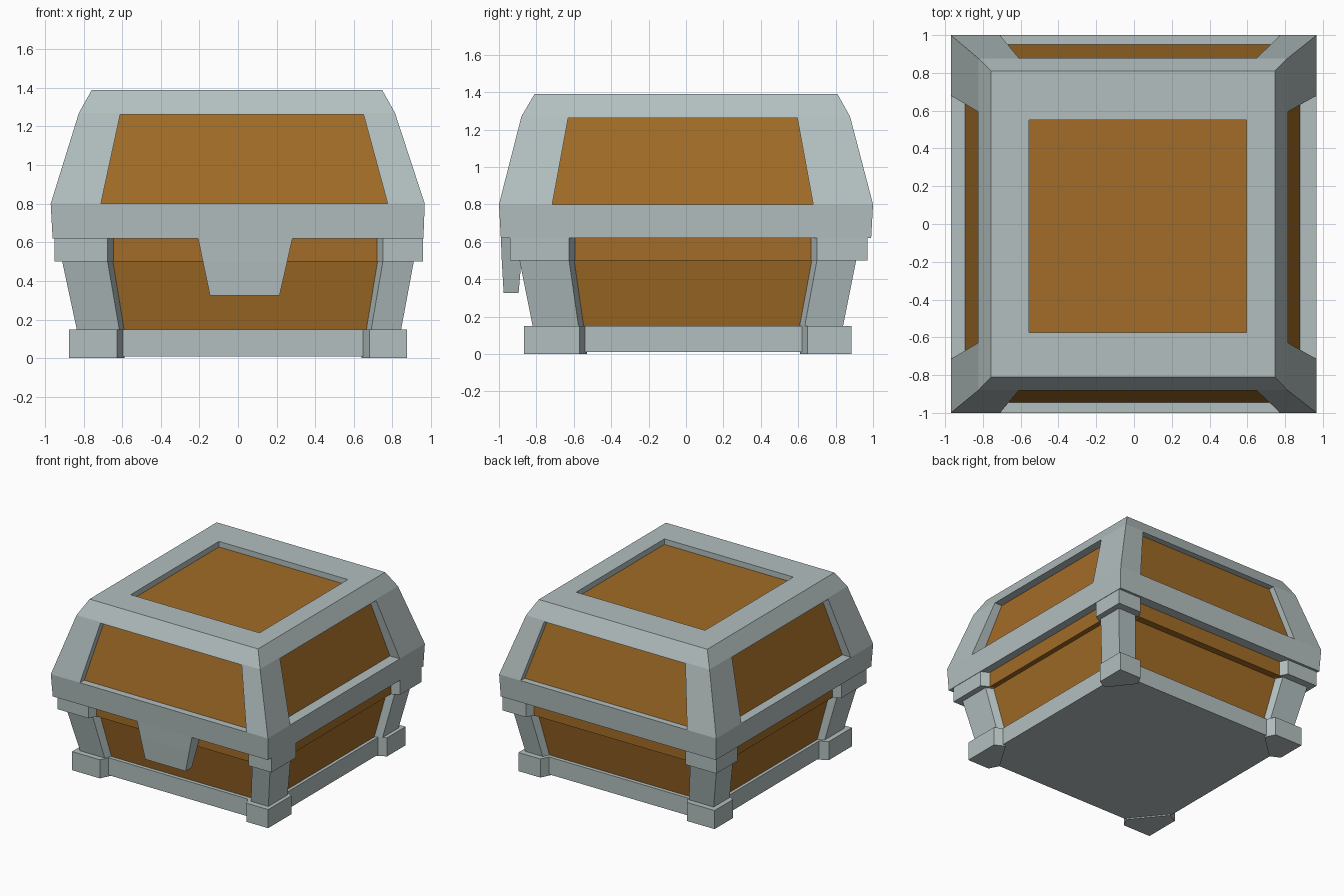
import bpy, bmesh

if "Cube" in bpy.data.objects:
    bpy.data.objects.remove(bpy.data.objects["Cube"])


def material(name, color):
    m = bpy.data.materials.new(name)
    m.diffuse_color = color
    m.use_nodes = True
    m.node_tree.nodes["Principled BSDF"].inputs["Base Color"].default_value = m.diffuse_color
    return m


METAL = material("grey_metal", (0.45, 0.52, 0.52, 1))
WOOD = material("brown_wood", (0.36, 0.15, 0.02, 1))


def loft(bm, rings):
    """Closed solid through rings that share a vertex count."""
    loops = [[bm.verts.new(p) for p in ring] for ring in rings]
    for a, b in zip(loops, loops[1:]):
        for i in range(len(a)):
            j = (i + 1) % len(a)
            bm.faces.new((a[i], a[j], b[j], b[i]))
    bm.faces.new(loops[0][::-1])
    bm.faces.new(loops[-1])


def make(name, solids, mat=None):
    bm = bmesh.new()
    for rings in solids:
        loft(bm, rings)
    bmesh.ops.recalc_face_normals(bm, faces=bm.faces)
    me = bpy.data.meshes.new(name)
    bm.to_mesh(me)
    bm.free()
    ob = bpy.data.objects.new(name, me)
    bpy.context.collection.objects.link(ob)
    if mat:
        me.materials.append(mat)
    return ob


def rect(x0, x1, y0, y1, z):
    return [(x0, y0, z), (x1, y0, z), (x1, y1, z), (x0, y1, z)]


# Lid frame: tapered block with a bevelled shoulder
lid = make("lid_frame", [[
    rect(-0.96, 0.96, -0.99, 0.99, 0.62),
    rect(-0.97, 0.967, -1.0, 1.0, 0.80),
    rect(-0.824, 0.813, -0.88, 0.877, 1.27),
    rect(-0.757, 0.746, -0.81, 0.81, 1.39)]], METAL)

# Window cutters: one trapezoid per side, and the top square
Z0, Z1 = 0.80, 1.262
windows = [[rect(-0.555, 0.595, -0.575, 0.55, z) for z in (1.28, 1.5)]]
for s in (-1, 1):
    windows.append([[(-0.71, y * s, Z0), (0.775, y * s, Z0), (0.65, y * s, Z1), (-0.61, y * s, Z1)]
                    for y in (0.76, 1.2)])
    windows.append([[(x * s, -0.715, Z0), (x * s, 0.68, Z0), (x * s, 0.595, Z1), (x * s, -0.63, Z1)]
                    for x in (0.70, 1.2)])
cutter = make("window_cutter", windows)
cutter.hide_render = True
cutter.hide_set(True)
cut = lid.modifiers.new("windows", 'BOOLEAN')
cut.operation = 'DIFFERENCE'
cut.solver = 'EXACT'
cut.object = cutter

# Wooden panels seen through the lid windows
make("lid_panels", [[
    rect(-0.905, 0.89, -0.955, 0.96, 0.76),
    rect(-0.895, 0.88, -0.945, 0.95, 0.80),
    rect(-0.76, 0.745, -0.825, 0.825, 1.28),
    rect(-0.70, 0.70, -0.75, 0.75, 1.345)]], WOOD)

# Wooden box with a wider rim under the lid
make("chest_body", [[
    rect(-0.785, 0.79, -0.77, 0.79, 0.10),
    rect(-0.785, 0.79, -0.77, 0.79, 0.15),
    rect(-0.855, 0.855, -0.835, 0.855, 0.50),
    rect(-0.89, 0.895, -0.88, 0.91, 0.50),
    rect(-0.89, 0.895, -0.88, 0.91, 0.64)]], WOOD)

# Metal plinth around the foot of the box
make("plinth", [[rect(-0.81, 0.815, -0.80, 0.82, z) for z in (0.01, 0.15)]], METAL)

# Corner posts: foot, leaning post and collar, as (outer, inner) per level
X = {"left": [(-0.875, -0.627), (-0.835, -0.615), (-0.91, -0.675), (-0.95, -0.675)],
     "right": [(0.875, 0.68), (0.845, 0.69), (0.91, 0.75), (0.957, 0.75)]}
Y = {"front": [(-0.865, -0.57), (-0.82, -0.575), (-0.89, -0.625), (-0.94, -0.625)],
     "back": [(0.885, 0.65), (0.84, 0.635), (0.91, 0.70), (0.97, 0.70)]}
LEVELS = [(0, 0.0), (0, 0.15), (1, 0.15), (2, 0.50), (3, 0.50), (3, 0.63)]
DEPTH, CHAMFER = 0.08, 0.04


def post_ring(xs, ys, z):
    (xo, xi), (yo, yi) = xs, ys
    sx, sy = (1 if xo > 0 else -1), (1 if yo > 0 else -1)
    return [(xo, yo, z), (xi, yo, z),
            (xi - sx * CHAMFER, yo - sy * DEPTH, z),
            (xo - sx * DEPTH, yi - sy * CHAMFER, z), (xo, yi, z)]


for side, xs in X.items():
    for end, ys in Y.items():
        make(f"corner_post_{end}_{side}",
             [[post_ring(xs[k], ys[k], z) for k, z in LEVELS]], METAL)

# Tapered latch plate hanging from the lid front
make("latch", [[
    rect(-0.145, 0.215, -0.975, -0.895, 0.325),
    rect(-0.182, 0.255, -0.985, -0.88, 0.50),
    rect(-0.208, 0.283, -0.99, -0.88, 0.625)]], METAL)
